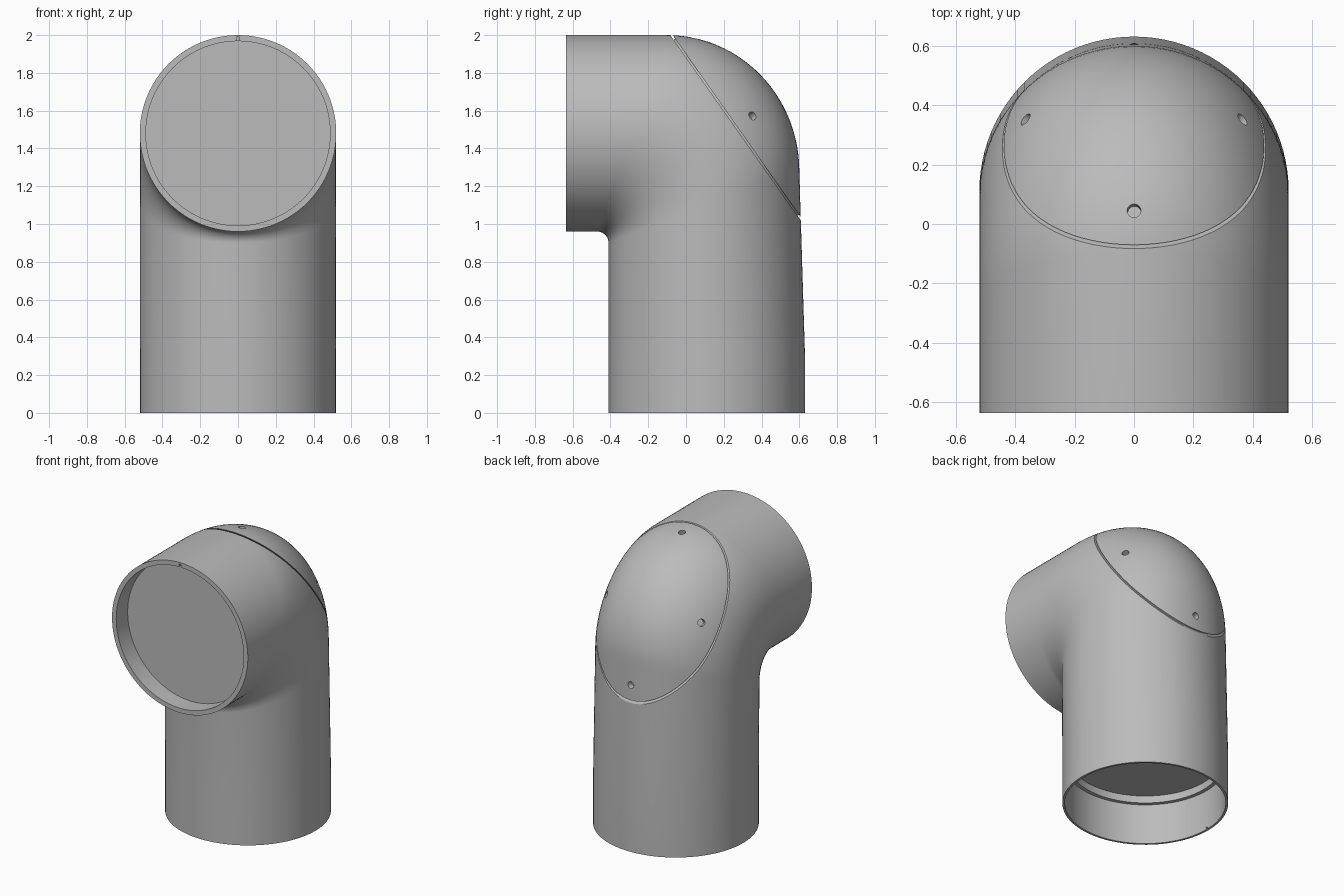
import bpy, bmesh
from math import sin, cos, pi, radians
from mathutils import Vector

if "Cube" in bpy.data.objects:
    bpy.data.objects.remove(bpy.data.objects["Cube"])

SIDES, BEND, R = 96, 28, 0.52
CY, CZ = 0.11, 1.48          # axis of the upright leg (y) and of the front leg (z)

grey = bpy.data.materials.new("plain grey")
grey.use_nodes = True
grey.diffuse_color = (0.5, 0.5, 0.5, 1)
grey.node_tree.nodes["Principled BSDF"].inputs["Base Color"].default_value = (0.5, 0.5, 0.5, 1)


def upright(z, r):
    return (CY - r, z), (CY + r, z), r


def level(y, r):
    return (y, CZ - r), (y, CZ + r), r


def stations():
    """Inner point, outer point (y, z) and half width of each section."""
    # stepped bottom socket, then the outer wall
    out = [upright(0.33, 0.48), upright(0.28, 0.48), upright(0.28, 0.505),
           upright(0, 0.505), upright(0, R), upright(0.3, R)]
    # bend: tight fillet inside, wide arc outside
    for i in range(BEND + 1):
        a = pi / 2 * i / BEND
        out.append(((-0.47 + 0.06 * cos(a), 0.90 + 0.06 * sin(a)),
                    (-0.10 + 0.70 * cos(a), 1.28 + 0.72 * sin(a)), R))
    # front rim and its socket
    return out + [level(-0.635, R), level(-0.635, 0.488), level(-0.51, 0.488)]


def elbow():
    bm = bmesh.new()
    rings = []
    for inner, outer, width in stations():
        a, b = Vector((0, *inner)), Vector((0, *outer))
        mid, half = (a + b) / 2, (b - a) / 2
        ring = []
        for k in range(SIDES):
            t = 2 * pi * k / SIDES
            ring.append(bm.verts.new(mid + half * cos(t) + Vector((width * sin(t), 0, 0))))
        rings.append(ring)
    for p, q in zip(rings, rings[1:]):
        for k in range(SIDES):
            n = (k + 1) % SIDES
            bm.faces.new((p[k], p[n], q[n], q[k]))
    bm.faces.new(rings[0])
    bm.faces.new(rings[-1])
    bmesh.ops.recalc_face_normals(bm, faces=bm.faces)
    return bm


def cut(bm, point, normal, keep_above):
    """Slice along a plane, keep one side and close it; returns the new face."""
    geom = bm.verts[:] + bm.edges[:] + bm.faces[:]
    res = bmesh.ops.bisect_plane(bm, geom=geom, plane_co=point, plane_no=normal, dist=1e-5,
                                 clear_inner=keep_above, clear_outer=not keep_above)
    edges = [e for e in res["geom_cut"] if isinstance(e, bmesh.types.BMEdge)]
    face = bmesh.ops.contextual_create(bm, geom=edges)["faces"][0]
    bmesh.ops.recalc_face_normals(bm, faces=bm.faces)
    return face


def to_object(bm, name):
    mesh = bpy.data.meshes.new(name)
    bm.to_mesh(mesh)
    bm.free()
    mesh.materials.append(grey)
    obj = bpy.data.objects.new(name, mesh)
    bpy.context.collection.objects.link(obj)
    return obj


def activate(obj):
    bpy.ops.object.select_all(action="DESELECT")
    obj.select_set(True)
    bpy.context.view_layer.objects.active = obj


def subtract(obj, cutter):
    cutter.hide_render = True
    mod = obj.modifiers.new("cut", "BOOLEAN")
    mod.operation, mod.solver, mod.object = "DIFFERENCE", "EXACT", cutter
    activate(obj)
    bpy.ops.object.modifier_apply(modifier=mod.name)
    bpy.data.objects.remove(cutter)


# sloping seam between the pipe and its cover
normal = Vector((0, 0.98, 0.69)).normalized()
seam = Vector((0, -0.083, 2.0))
gap = 0.01

# pipe body, with a raised plug that sits inside the cover seam
bm = elbow()
face = cut(bm, seam, normal, False)
bmesh.ops.inset_region(bm, faces=[face], thickness=0.03)
raised = bmesh.ops.extrude_face_region(bm, geom=[face])["geom"]
bmesh.ops.translate(bm, vec=normal * (gap + 0.002),
                    verts=[v for v in raised if isinstance(v, bmesh.types.BMVert)])
if face.is_valid:
    bmesh.ops.delete(bm, geom=[face], context="FACES_ONLY")
bmesh.ops.recalc_face_normals(bm, faces=bm.faces)
body = to_object(bm, "elbow_body")

# rim notches
for spot, size in (((0, -0.635, 1.975), (0.016, 0.05, 0.03)),
                   ((-0.505, CY, 0), (0.02, 0.016, 0.03))):
    bpy.ops.mesh.primitive_cube_add(size=1, location=spot)
    box = bpy.context.object
    box.scale = size
    subtract(body, box)

# cover
bm = elbow()
cut(bm, seam + normal * gap, normal, True)
cover = to_object(bm, "elbow_cover")

# screw holes, square to the cover surface
hits = [cover.closest_point_on_mesh(Vector(p))[1:3] for p in
        ((0.35, 0.34, 1.565), (-0.35, 0.34, 1.565), (0, 0.045, 1.985), (0, 0.6, 1.14))]
for spot, direction in hits:
    bpy.ops.mesh.primitive_cylinder_add(vertices=24, radius=0.023, depth=0.08, location=spot)
    drill = bpy.context.object
    drill.rotation_euler = direction.to_track_quat("Z", "Y").to_euler()
    subtract(cover, drill)

for obj in (body, cover):
    activate(obj)
    bpy.ops.object.shade_smooth_by_angle(angle=radians(30))
